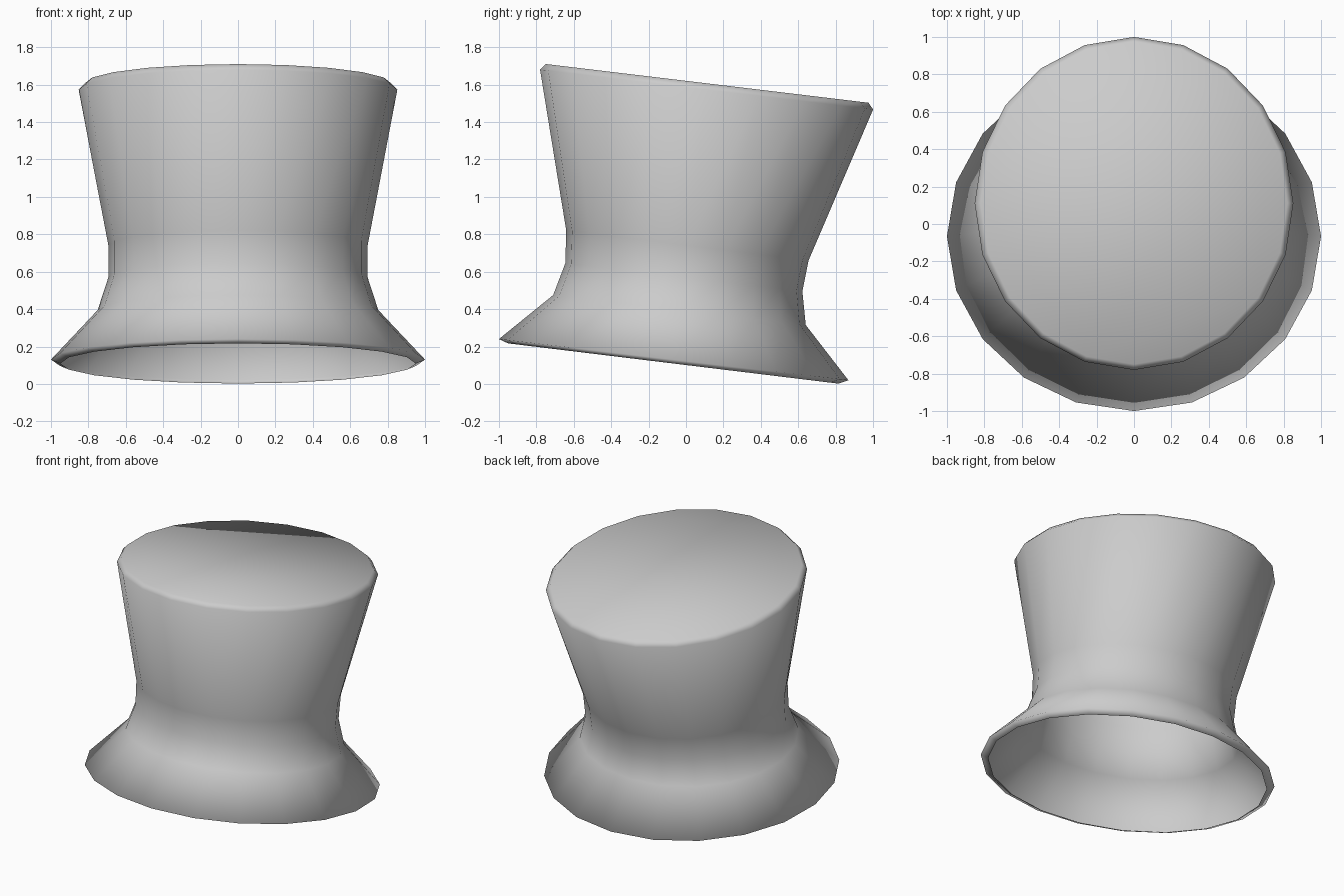
import bpy, bmesh
from math import sin, cos, pi

if "Cube" in bpy.data.objects:
    bpy.data.objects.remove(bpy.data.objects["Cube"])

SIDES = 20

# Rings from the folded rim up to the crown: half width in x,
# then (y, z) at the front and (y, z) at the back
RINGS = [
    (0.95, -0.95, 0.217, 0.815, 0.002),
    (1.00, -1.00, 0.24, 0.868, 0.02),
    (0.75, -0.71, 0.475, 0.64, 0.315),
    (0.693, -0.645, 0.645, 0.622, 0.495),
    (0.693, -0.64, 0.82, 0.655, 0.66),
    (0.852, -0.78, 1.68, 1.00, 1.467),
    (0.82, -0.75, 1.71, 0.975, 1.503),
]


def add_ring(bm, ring):
    rx, yf, zf, yb, zb = ring
    verts = []
    for i in range(SIDES):
        a = 2 * pi * i / SIDES
        t = (1 - cos(a)) / 2
        verts.append(bm.verts.new((rx * sin(a), yf + (yb - yf) * t, zf + (zb - zf) * t)))
    return verts


# Hat: folded rim, flared brim, waist, crown wall; open below
bm = bmesh.new()
rings = [add_ring(bm, r) for r in RINGS]
for a, b in zip(rings, rings[1:]):
    for i in range(SIDES):
        j = (i + 1) % SIDES
        bm.faces.new((a[i], a[j], b[j], b[i]))

# Flat crown top
bm.faces.new(rings[-1])
for f in bm.faces:
    f.smooth = True
bm.normal_update()

mesh = bpy.data.meshes.new("top_hat")
bm.to_mesh(mesh)
bm.free()
hat = bpy.data.objects.new("top_hat", mesh)
bpy.context.collection.objects.link(hat)
